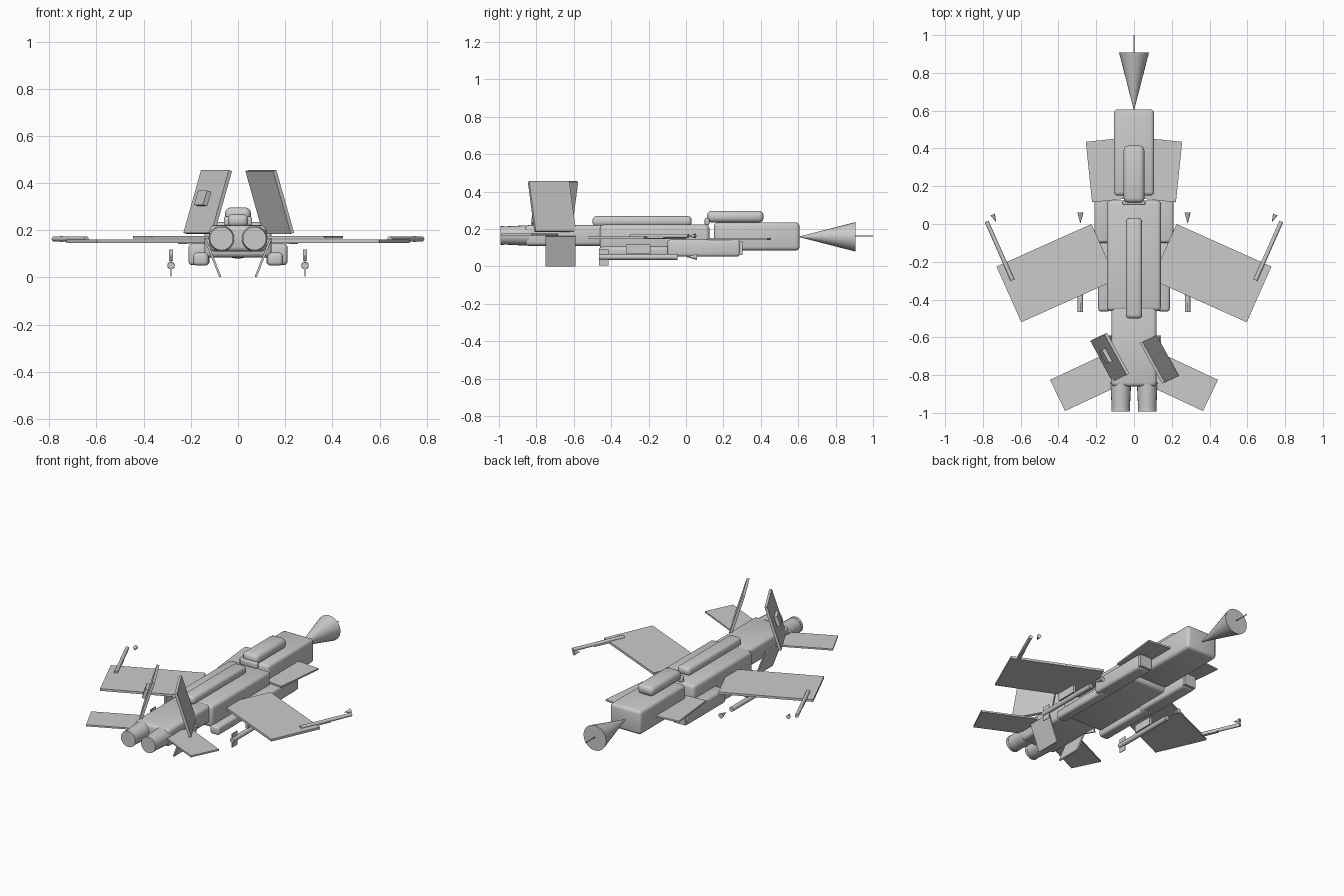
import bpy, bmesh
from mathutils import Vector

if "Cube" in bpy.data.objects:
    bpy.data.objects.remove(bpy.data.objects["Cube"])


def finish(name, bm, smooth=False):
    bmesh.ops.recalc_face_normals(bm, faces=bm.faces)
    me = bpy.data.meshes.new(name)
    bm.to_mesh(me)
    bm.free()
    ob = bpy.data.objects.new(name, me)
    bpy.context.collection.objects.link(ob)
    if smooth:
        bpy.ops.object.select_all(action='DESELECT')
        ob.select_set(True)
        bpy.context.view_layer.objects.active = ob
        bpy.ops.object.shade_smooth_by_angle(angle=0.6)
    return ob


def box(name, x, y, z, bevel=0.0):
    """Box from (min, max) ranges with optional rounded edges."""
    bm = bmesh.new()
    bmesh.ops.create_cube(bm, size=1)
    for v in bm.verts:
        v.co = [r[0] if c < 0 else r[1] for c, r in zip(v.co, (x, y, z))]
    if bevel:
        bmesh.ops.bevel(bm, geom=bm.edges[:], offset=bevel, segments=3,
                        profile=0.5, affect='EDGES')
    return finish(name, bm, bevel > 0)


def rod(name, p0, p1, r0, r1, sides=16):
    """Cylinder or cone between two points."""
    p0, p1 = Vector(p0), Vector(p1)
    d = p1 - p0
    bm = bmesh.new()
    bmesh.ops.create_cone(bm, cap_ends=True, segments=sides, radius1=r0,
                          radius2=r1, depth=d.length)
    rot = Vector((0, 0, 1)).rotation_difference(d).to_matrix()
    for v in bm.verts:
        v.co = rot @ v.co + (p0 + p1) / 2
    return finish(name, bm, True)


def slab(name, corner, a, b, t):
    """Flat panel spanned by two edge vectors, centred on its thickness."""
    corner, a, b = Vector(corner), Vector(a), Vector(b)
    n = a.cross(b).normalized() * t / 2
    ring = [corner, corner + a, corner + a + b, corner + b]
    bm = bmesh.new()
    lo = [bm.verts.new(p - n) for p in ring]
    hi = [bm.verts.new(p + n) for p in ring]
    bm.faces.new(lo)
    bm.faces.new(hi)
    for i in range(4):
        j = (i + 1) % 4
        bm.faces.new((lo[i], lo[j], hi[j], hi[i]))
    return finish(name, bm)


# fuselage
box("forward_fuselage", (-.107, .107), (.15, .607), (.085, .235), .02)
box("mid_fuselage", (-.143, .143), (-.46, .125), (.085, .223), .02)
box("aft_fuselage", (-.12, .12), (-.86, -.40), (.11, .22), .02)
box("canopy", (-.055, .055), (.113, .415), (.235, .297), .025)
box("canopy_frame", (-.06, .06), (.10, .125), (.22, .258), .008)
box("spine", (-.043, .043), (-.5, .03), (.215, .268), .02)

# nose cone opens forward, with a probe
rod("nose_cone", (0, .607, .158), (0, .907, .158), .002, .079, 20)
rod("nose_probe", (0, .89, .163), (0, 1, .163), .003, .003, 8)

for s, side in ((-1, "left"), (1, "right")):
    def span(a, b):
        return tuple(sorted((s * a, s * b)))

    # engines
    rod("nozzle_" + side, (s * .07, -.84, .165), (s * .07, -.98, .165), .055, .048, 20)
    rod("nozzle_ring_" + side, (s * .07, -.975, .165), (s * .07, -.993, .165), .05, .05, 20)

    # intakes and ducts
    box("intake_" + side, span(.12, .21), (-.1, .29), (.052, .143), .016)
    box("intake_lip_" + side, span(.125, .205), (.283, .303), (.06, .135))
    box("duct_" + side, span(.125, .19), (-.463, -.06), (.05, .105), .015)

    # wings, root extensions and tailplanes
    slab("wing_" + side, (s * .225, 0, .154), (s * .503, -.225, 0), (s * -.131, -.295, 0), .014)
    slab("root_extension_" + side, (s * .255, .435, .147), (s * -.19, .02, 0), (s * .033 * -1, -.32, 0), .01)
    slab("tailplane_" + side, (s * .145, -.685, .17), (s * .3, -.14, 0), (s * -.08, -.165, 0), .01)

    # ventral fin
    slab("ventral_fin_" + side, (s * .075, -.75, .002), (0, .16, 0), (s * .063, 0, .16), .009)

    # wing tip rail and missile
    rod("tip_missile_" + side, (s * .78, .013, .163), (s * .643, -.297, .163), .011, .011, 12)
    rod("tip_missile_nose_" + side, (s * .731, .012, .163), (s * .748, .05, .163), .001, .013, 12)
    slab("tip_rail_" + side, (s * .73, -.12, .157), (s * -.075, -.17, 0), (s * -.016, .007, 0), .014)

    # underwing missile with pylon, fin and separate nose
    x = s * .284
    rod("missile_" + side, (x, -.465, .05), (x, -.045, .05), .015, .015, 12)
    rod("missile_nose_" + side, (x, .005, .05), (x, .06, .05), .001, .016, 12)
    box("missile_fin_" + side, (x - .002, x + .002), (-.465, -.415, ), (.004, .092))
    box("pylon_" + side, (x - .008, x + .008), (-.32, -.19), (.07, .118))

# tail fins share one heading, each leaning inward
slab("tail_fin_left", (-.225, -.615, .187), (.118, -.215, 0), (.075, .035, .266), .016)
slab("tail_fin_right", (.113, -.592, .187), (.118, -.215, 0), (-.075, -.035, .266), .016)
slab("fin_panel_left", (-.178, -.67, .305), (.038, -.069, 0), (.017, .008, .06), .02)
